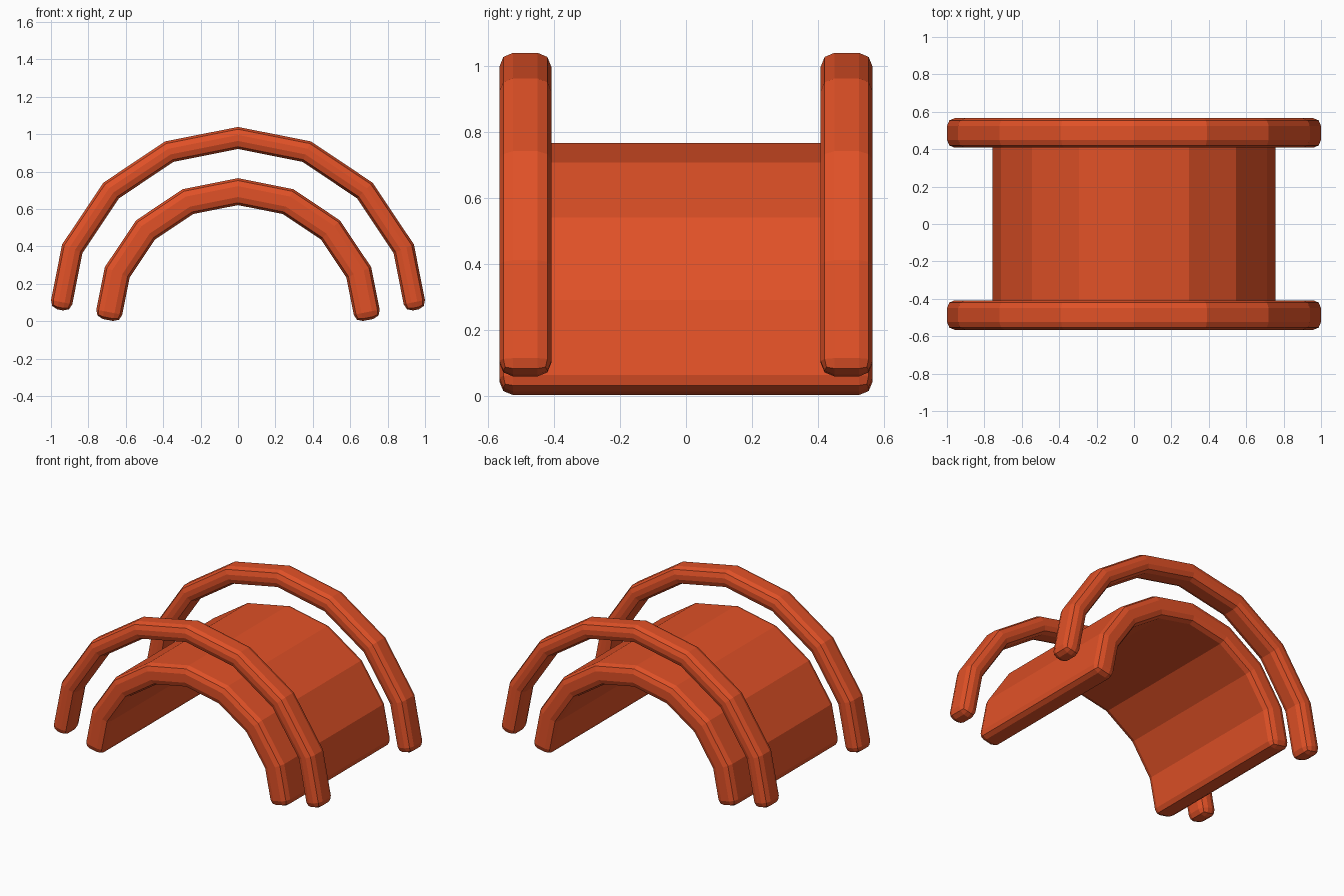
import bpy, bmesh, math
from mathutils import Vector

if "Cube" in bpy.data.objects:
    bpy.data.objects.remove(bpy.data.objects["Cube"])

orange = bpy.data.materials.new("burnt orange")
orange.diffuse_color = (0.75, 0.082, 0.02, 1)
orange.use_nodes = True
orange.node_tree.nodes["Principled BSDF"].inputs["Base Color"].default_value = orange.diffuse_color


def arch(name, r_out, r_in, centre_z, end_z, y0, y1, bevel):
    """Faceted half ring with square-cut feet, bevelled on all its sharp edges."""
    step = math.radians(22.5)

    def ring(r):
        return [Vector((r * math.sin(i * step), 0, centre_z + r * math.cos(i * step)))
                for i in range(-3, 4)]

    def foot(side):
        # cut square across the last straight segment
        mid = (r_out + r_in) / 2
        a = 3 * step
        m = Vector((mid * math.sin(a), 0, centre_z + mid * math.cos(a)))
        d = Vector((math.sin(step / 2), 0, -math.cos(step / 2)))
        n = Vector((math.cos(step / 2), 0, math.sin(step / 2)))
        c = m + d * ((end_z - m.z) / d.z)
        half = (r_out - r_in) / 2 * math.cos(step / 2)
        pts = [c + n * half, c - n * half]
        return [Vector((p.x * side, 0, p.z)) for p in pts]

    left, right = foot(-1), foot(1)
    outer = [left[0]] + ring(r_out) + [right[0]]
    inner = [left[1]] + ring(r_in) + [right[1]]

    bm = bmesh.new()
    sections = []
    for o, i in zip(outer, inner):
        sections.append([bm.verts.new((p.x, y, p.z))
                         for p, y in ((o, y0), (o, y1), (i, y1), (i, y0))])
    for a, b in zip(sections, sections[1:]):
        for k in range(4):
            j = (k + 1) % 4
            bm.faces.new((a[k], a[j], b[j], b[k]))
    bm.faces.new(sections[0])
    bm.faces.new(sections[-1])
    bmesh.ops.recalc_face_normals(bm, faces=bm.faces)
    mesh = bpy.data.meshes.new(name)
    bm.to_mesh(mesh)
    bm.free()
    mesh.materials.append(orange)
    ob = bpy.data.objects.new(name, mesh)
    bpy.context.collection.objects.link(ob)

    mod = ob.modifiers.new("soft edges", 'BEVEL')
    mod.width = bevel
    mod.segments = 2
    mod.limit_method = 'ANGLE'
    mod.angle_limit = math.radians(40)
    return ob


# wide inner vault
arch("inner_vault", 0.771, 0.627, -0.006, 0.007, -0.566, 0.566, 0.042)

# outer hoops, front and back
for label, s in (("front", -1), ("back", 1)):
    ya, yb = sorted((s * 0.408, s * 0.566))
    arch(label + "_hoop", 1.018, 0.90, 0.021, 0.061, ya, yb, 0.042)
